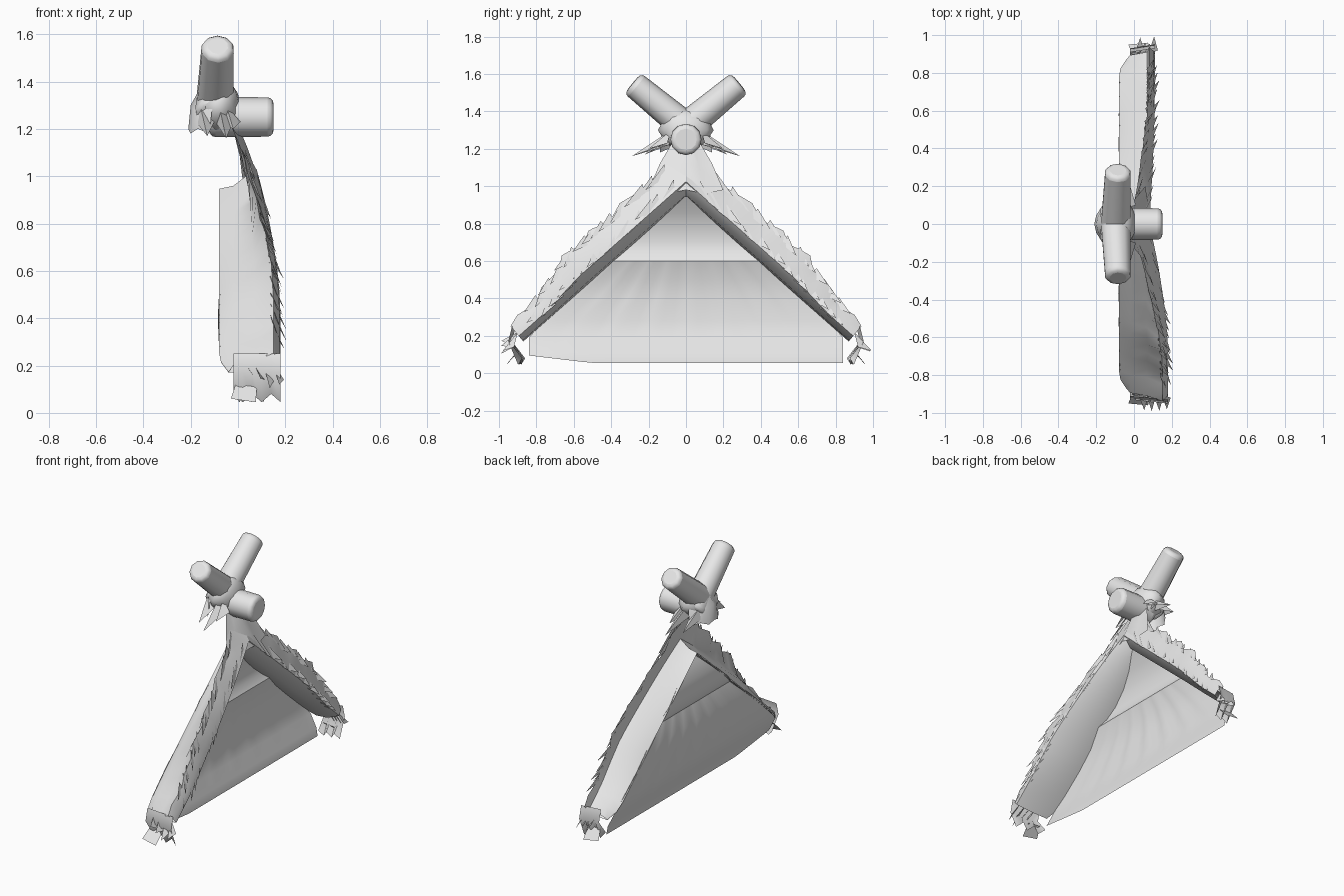
import bpy, math, random
from mathutils import Vector

random.seed(4)
if "Cube" in bpy.data.objects:
    bpy.data.objects.remove(bpy.data.objects["Cube"])

GREY = (0.8, 0.8, 0.8, 1)
mat = bpy.data.materials.new("plain_grey")
mat.use_nodes = True
mat.diffuse_color = GREY
mat.node_tree.nodes["Principled BSDF"].inputs["Base Color"].default_value = GREY


def finish(obj, angle=45):
    obj.data.materials.clear()
    obj.data.materials.append(mat)
    bpy.ops.object.select_all(action='DESELECT')
    obj.select_set(True)
    bpy.context.view_layer.objects.active = obj
    bpy.ops.object.shade_smooth_by_angle(angle=math.radians(angle))
    return obj


def mesh(name, verts, faces, angle=45):
    me = bpy.data.meshes.new(name)
    me.from_pydata(verts, [], faces)
    me.update()
    obj = bpy.data.objects.new(name, me)
    bpy.context.collection.objects.link(obj)
    return finish(obj, angle)


def grid_faces(rows, cols):
    return [(r * cols + c, r * cols + c + 1, (r + 1) * cols + c + 1, (r + 1) * cols + c)
            for r in range(rows - 1) for c in range(cols - 1)]


def pole(name, a, b, r1, r2, sides=10):
    a, b = Vector(a), Vector(b)
    bpy.ops.mesh.primitive_cone_add(vertices=sides, radius1=r1, radius2=r2,
                                    depth=(b - a).length, location=(a + b) / 2)
    obj = bpy.context.object
    obj.name = name
    obj.rotation_euler = (b - a).to_track_quat('Z', 'Y').to_euler()
    bev = obj.modifiers.new("rounded_ends", 'BEVEL')
    bev.width, bev.segments, bev.limit_method = 0.025, 3, 'ANGLE'
    bev.angle_limit = math.radians(50)
    return finish(obj, 60)


# Roof section: t runs from ridge to eave, d is the offset outward
def flare(t):
    return 1 - (1 - min(1, t / 0.8)) ** 2


def ramp(t, start, length):
    return min(1, max(0, (t - start) / length))


def tip_x(side, t):
    return 0.08 + (0.03 if side > 0 else 0.1) * flare(t)


def lip_x(side, t):
    return -0.02 + (0.1 if side > 0 else 0.17) * flare(t)


def thickness(t):
    return 1 - 0.4 * ramp(t, 0.6, 0.25)


def roof_point(side, t, d, x):
    m = min(1, 3 * t)
    y = 0.87 * t + d * 0.62 * m
    z = 0.94 - 0.77 * t + d * (1.3 - 0.55 * m)
    return Vector((x, side * y, z))


# Thatched slopes: low sheet at the back, ragged lip standing up in front
STATIONS = 19
for side, label in ((1, "back"), (-1, "front")):
    verts = []
    for i in range(STATIONS):
        t = i / (STATIONS - 1)
        saw = 0.018 * (i % 3 - 1) * (i > 0)
        tip, lip, f = tip_x(side, t), lip_x(side, t), flare(t)
        end = 0.04 * ramp(t, 0.93, 0.07)
        profile = ((0, -0.08 + end), (0.01, 0.35 * tip), (0.065, tip),
                   (0.12, (tip + lip) / 2 + 0.01), (0.2 + saw, lip),
                   (0.05 + 0.06 * f, 0.04 + 0.03 * f),
                   (0.015 + 0.05 * f, -0.02), (0.005, -0.08 + end))
        verts += [roof_point(side, t, d * thickness(t), x) for d, x in profile]
    mesh(label + "_thatch_slope", verts, grid_faces(STATIONS, 8), 60)

    # Straw tips layered over the rim and the lip
    verts, faces = [], []
    for row, count in ((0.075, 15), (0.17, 14)):
        for i in range(count):
            t = 0.1 + 0.82 * (i + random.random() * 0.6) / count
            k = (row - 0.065) / 0.135
            x = tip_x(side, t) * (1 - k) + lip_x(side, t) * k
            d = row * thickness(t)
            n = len(verts)
            verts += [roof_point(side, t - 0.04, d - 0.015, x - 0.01),
                      roof_point(side, t - 0.04, d + 0.045, x - 0.02),
                      roof_point(side, t + 0.05, d + random.uniform(-0.015, 0.02),
                                 x + random.uniform(0.01, 0.03))]
            faces.append((n, n + 1, n + 2))
    mesh(label + "_straw_tips", verts, faces)

    # Ragged flap of thatch folded down at the eave
    reach = tip_x(side, 1)
    verts = []
    for row, (y, z) in enumerate(((0.93, 0.25), (0.95, 0.17), (0.88, 0.08))):
        for c in range(6):
            jag = 0.035 * (c % 2) * (row == 2)
            verts.append((-0.02 + (reach + 0.02) * c / 5,
                          side * (y - 0.02 * (5 - c) / 5 + jag / 2), z - jag))
    mesh(label + "_eave_fold", verts, grid_faces(3, 6), 60)

    # A few frayed straws sticking out of the eave
    verts, faces = [], []
    for i in range(4):
        x = reach * (0.3 + i / 4.5)
        n = len(verts)
        verts += [(x - 0.03, side * 0.9, 0.22), (x + 0.02, side * 0.92, 0.14),
                  (x, side * random.uniform(0.95, 0.995), random.uniform(0.08, 0.2))]
        faces.append((n, n + 1, n + 2))
    mesh(label + "_eave_fray", verts, faces)

    # Loose scrap under the eave
    mesh(label + "_eave_scrap",
         [(-0.01, side * 0.9, 0.12), (0.08, side * 0.9, 0.11),
          (0.075, side * 0.96, 0.045), (-0.03, side * 0.95, 0.06)], [(0, 1, 2, 3)])

    # Crossed pole
    pole(label + "_crossed_pole", (-0.1, -side * 0.08, 1.25),
         (-0.085, side * 0.285, 1.55), 0.085, 0.07)

    # Long straw ends hanging from the binding
    verts, faces = [], []
    for x, y, z in ((-0.05, 0.29, 1.16), (-0.13, 0.22, 1.17), (-0.02, 0.2, 1.2)):
        n = len(verts)
        verts += [(x - 0.03, side * 0.08, 1.3), (x + 0.03, side * 0.1, 1.23),
                  (x, side * y, z), (x - 0.04, side * 0.09, 1.22)]
        faces += [(n, n + 1, n + 2), (n, n + 3, n + 2)]
    mesh(label + "_binding_straw", verts, faces)


# Closed-in gable: lower wall cloth and upper cloth meeting at a crease
def cloth(name, profile, folds, cols=25):
    verts = []
    for x, z in profile:
        half = min(0.84, (0.955 - z) / 0.885)
        for c in range(cols):
            u = 2 * c / (cols - 1) - 1
            wave = folds * math.sin(c * 2.1) * (1 - u * u) * (0.2 < z < 0.6)
            lift = 0.04 * ramp(-u, 0.6, 0.4) * (z < 0.08)
            verts.append((x + wave, half * u, z + lift))
    mesh(name, verts, grid_faces(len(profile), cols), 60)


cloth("lower_wall", ((-0.01, 0.055), (-0.02, 0.11), (-0.06, 0.19), (-0.075, 0.28),
                     (-0.08, 0.4), (-0.075, 0.5), (-0.045, 0.6)), 0.006)
cloth("upper_wall", ((-0.045, 0.6), (-0.07, 0.64), (-0.08, 0.7),
                     (-0.07, 0.78), (-0.04, 0.86), (0.01, 0.945)), 0)

# Ridge pole and the binding around the crossing
pole("ridge_pole", (-0.12, 0, 1.25), (0.15, 0, 1.25), 0.085, 0.083, 12)
bpy.ops.mesh.primitive_ico_sphere_add(subdivisions=2, radius=1, location=(-0.08, 0, 1.3))
knot = bpy.context.object
knot.name = "binding_knot"
knot.scale = (0.095, 0.14, 0.115)
for v in knot.data.vertices:
    v.co *= random.uniform(0.92, 1.08)
finish(knot, 60)

# Flared cloth skirt behind the binding
verts = []
for z, x, w in ((1.37, -0.15, 0.09), (1.28, -0.2, 0.13), (1.18, -0.21, 0.14)):
    for c in range(7):
        u = c / 3 - 1
        verts.append((x + 0.09 * u * u, w * u, z + 0.02 * (c % 2)))
mesh("binding_skirt", verts, grid_faces(3, 7), 60)

# Straw collar joining the binding to the ridge
verts = []
for z, x, w in ((1.24, -0.04, 0.07), (1.12, 0.01, 0.14), (0.98, 0.06, 0.2)):
    for c in range(5):
        u = c / 2 - 1
        verts.append((x + 0.03 * (1 - abs(u)), w * u, z - 0.02 * (c % 2)))
mesh("ridge_collar", verts, grid_faces(3, 5), 60)
